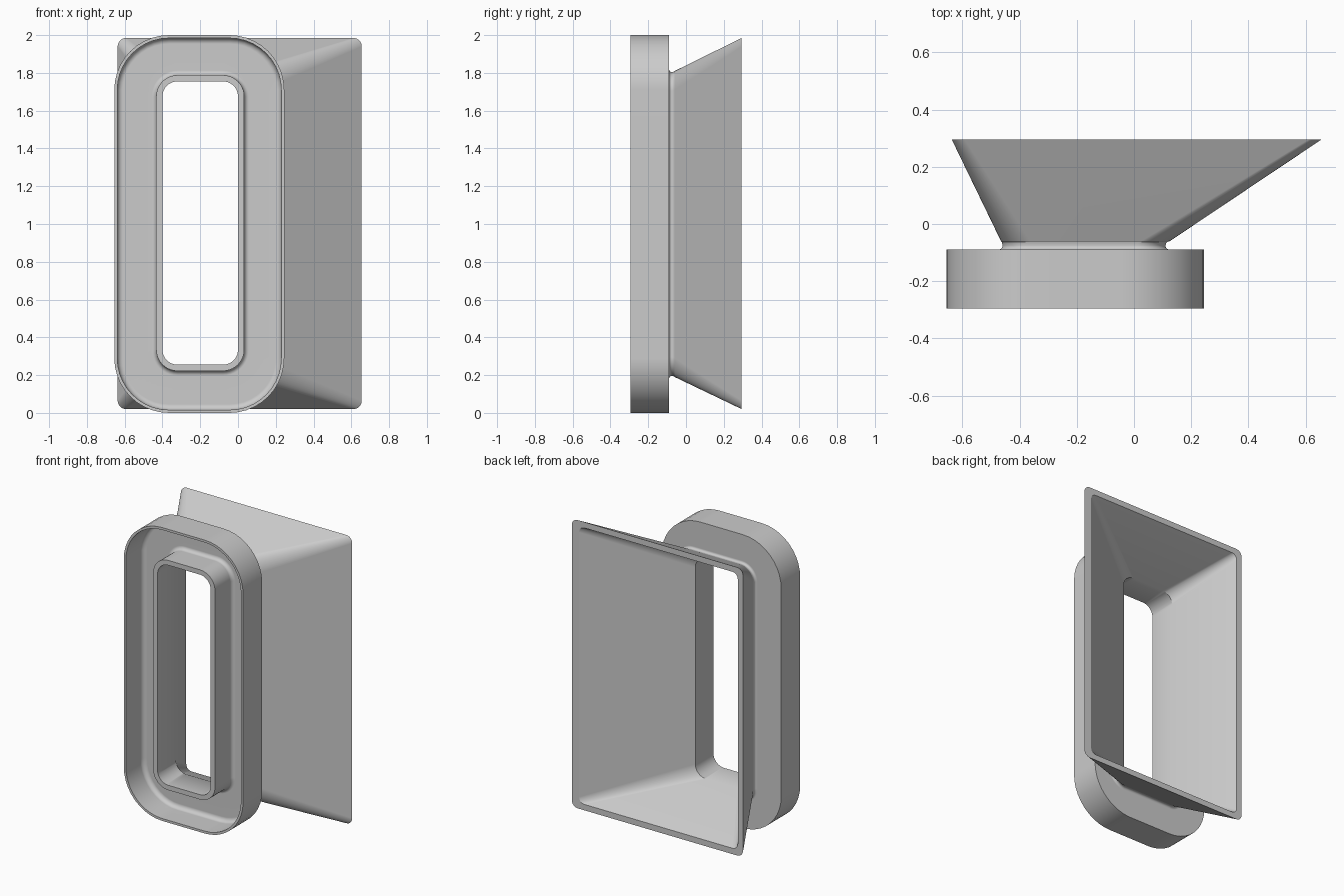
import bpy, bmesh, math

cube = bpy.data.objects.get("Cube")
if cube:
    bpy.data.objects.remove(cube, do_unlink=True)

CORNER_STEPS = 10


def material(name, value):
    mat = bpy.data.materials.new(name)
    mat.use_nodes = True
    colour = (value, value, value, 1)
    mat.diffuse_color = colour
    bsdf = mat.node_tree.nodes["Principled BSDF"]
    bsdf.inputs["Base Color"].default_value = colour
    bsdf.inputs["Roughness"].default_value = 0.6
    return mat


def grow(section, d, y):
    """Offset a section outwards by d and move it to depth y."""
    x0, x1, z0, z1, r, _ = section
    return (x0 - d, x1 + d, z0 - d, z1 + d, r + d, y)


def fillet(a, b, sideways_first, steps=5):
    """Sections between a and b along a quarter ellipse."""
    out = []
    for i in range(steps + 1):
        t = math.pi / 2 * i / steps
        s, c = math.sin(t), 1 - math.cos(t)
        side, depth = (s, c) if sideways_first else (c, s)
        sec = [p + (q - p) * side for p, q in zip(a[:5], b[:5])]
        out.append((*sec, a[5] + (b[5] - a[5]) * depth))
    return out


def ring(bm, section):
    """Rounded rectangle of vertices in the xz plane."""
    x0, x1, z0, z1, r, y = section
    centres = [(x1 - r, z1 - r), (x0 + r, z1 - r), (x0 + r, z0 + r), (x1 - r, z0 + r)]
    verts = []
    for k, (cx, cz) in enumerate(centres):
        for i in range(CORNER_STEPS + 1):
            a = math.pi / 2 * (k + i / CORNER_STEPS)
            verts.append(bm.verts.new((cx + r * math.cos(a), y, cz + r * math.sin(a))))
    return verts


# Key sections: x0, x1, z0, z1, corner radius, depth y
FRONT, FLOOR, BACK, MOUTH = -0.295, -0.11, -0.09, 0.295
flange = (-0.655, 0.245, 0.0, 2.0, 0.29, FRONT)
hole = (-0.40, 0.0, 0.255, 1.755, 0.08, FRONT)
neck = (-0.46, 0.11, 0.195, 1.805, 0.10, -0.076)
funnel_start = (-0.465, 0.125, 0.19, 1.81, 0.10, -0.06)
funnel_end = (-0.637, 0.655, 0.02, 1.985, 0.045, MOUTH)
mouth = (-0.597, 0.60, 0.06, 1.945, 0.04, MOUTH)
throat = (-0.40, 0.0, 0.255, 1.755, 0.08, -0.10)

# Closed profile: flange outside, neck, funnel, inner duct, collar, recessed tray
sections = [flange, grow(flange, 0, BACK)]
sections += fillet(grow(neck, 0.016, BACK), neck, True)
sections += fillet(neck, funnel_start, False, 3)[1:]
sections += [funnel_end, mouth, throat, hole]
collar = grow(hole, 0.033, FRONT)
sections += [collar]
sections += fillet(grow(collar, 0, FLOOR - 0.025), grow(collar, 0.025, FLOOR), False)
tray = grow(flange, -0.016, FLOOR - 0.03)
sections += fillet(grow(tray, -0.03, FLOOR), tray, True)
sections += [grow(flange, -0.016, FRONT)]

# Skin the sections into one solid duct adapter
bm = bmesh.new()
rings = [ring(bm, s) for s in sections]
for a, b in zip(rings, rings[1:] + rings[:1]):
    n = len(a)
    for i in range(n):
        j = (i + 1) % n
        bm.faces.new((a[i], a[j], b[j], b[i]))
bmesh.ops.recalc_face_normals(bm, faces=bm.faces)

mesh = bpy.data.meshes.new("duct_adapter")
bm.to_mesh(mesh)
bm.free()
mesh.materials.append(material("grey plastic", 0.6))
duct = bpy.data.objects.new("duct_adapter", mesh)
bpy.context.collection.objects.link(duct)

# Smooth curves, crisp rims, flat plates
bpy.ops.object.select_all(action="DESELECT")
duct.select_set(True)
bpy.context.view_layer.objects.active = duct
bpy.ops.object.shade_smooth_by_angle(angle=math.radians(30))
weighted = duct.modifiers.new("flat plates", "WEIGHTED_NORMAL")
weighted.keep_sharp = True
